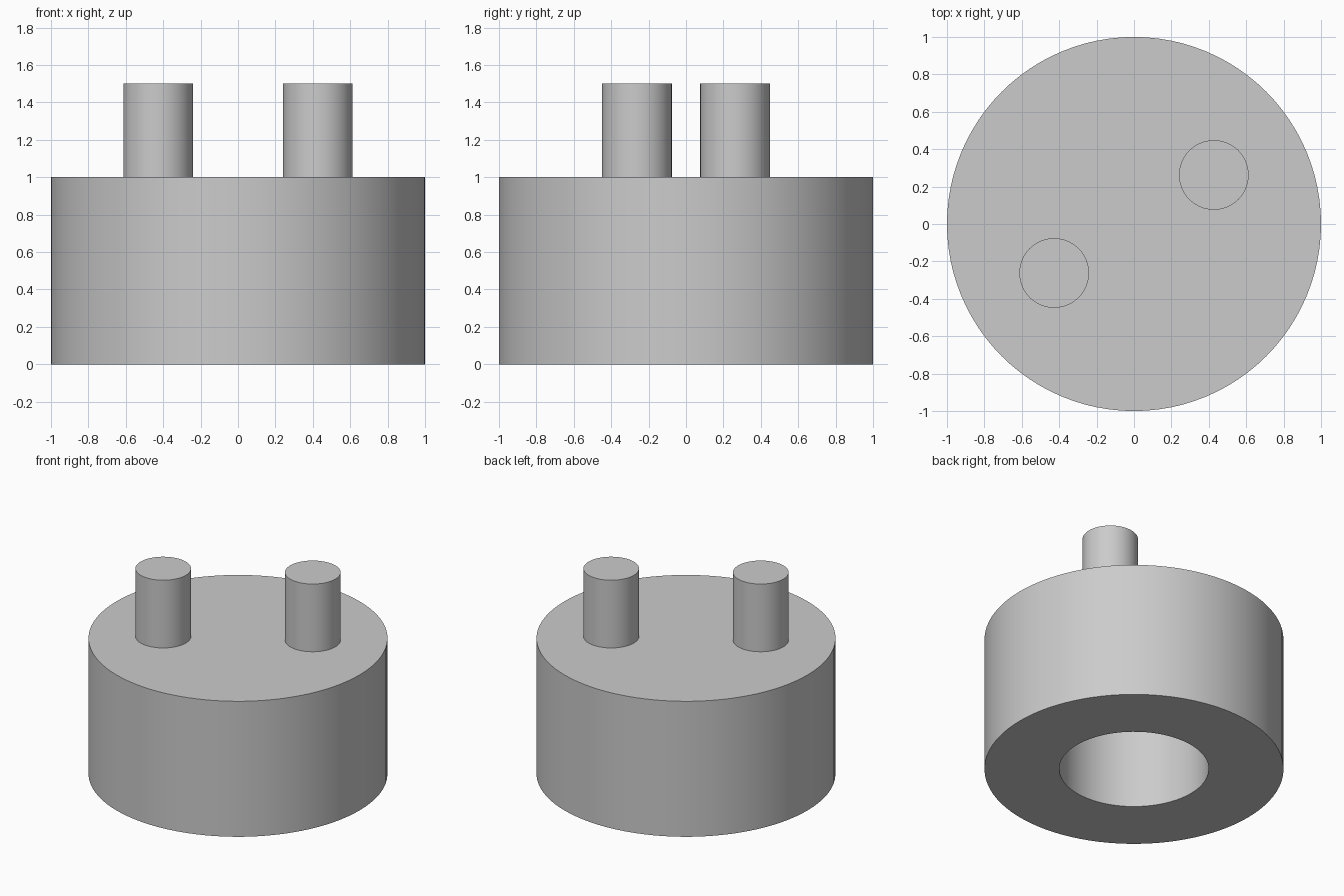
import bpy
import bmesh
import math

cube = bpy.data.objects.get("Cube")
if cube:
    bpy.data.objects.remove(cube, do_unlink=True)

SIDES = 96

grey = bpy.data.materials.new("light grey")
grey.use_nodes = True
colour = (0.6, 0.6, 0.6, 1)
grey.diffuse_color = colour
grey.node_tree.nodes["Principled BSDF"].inputs["Base Color"].default_value = colour


def lathe(name, profile, location=(0, 0, 0), sides=SIDES):
    """Spin a (radius, height) profile round z; radius 0 closes an end."""
    bm = bmesh.new()
    verts = [bm.verts.new((r, 0, z)) for r, z in profile]
    edges = [bm.edges.new(pair) for pair in zip(verts, verts[1:])]
    bmesh.ops.spin(bm, geom=verts + edges, cent=(0, 0, 0), axis=(0, 0, 1),
                   angle=math.tau, steps=sides)
    bmesh.ops.remove_doubles(bm, verts=bm.verts, dist=0.0001)
    bmesh.ops.recalc_face_normals(bm, faces=bm.faces)
    mesh = bpy.data.meshes.new(name)
    bm.to_mesh(mesh)
    bm.free()
    mesh.materials.append(grey)
    obj = bpy.data.objects.new(name, mesh)
    obj.location = location
    bpy.context.collection.objects.link(obj)
    bpy.ops.object.select_all(action="DESELECT")
    obj.select_set(True)
    bpy.context.view_layer.objects.active = obj
    bpy.ops.object.shade_smooth_by_angle(angle=math.radians(30))
    return obj


# Round body with a blind bore in its underside
BORE_RADIUS, BORE_DEPTH = 0.4 + 0.1, 0.75
lathe("body", [(0, 1), (1, 1), (1, 0), (BORE_RADIUS, 0),
               (BORE_RADIUS, BORE_DEPTH), (0, BORE_DEPTH)])

# Two opposite pegs on top, seated slightly into the body
PEG_RADIUS = 0.186
for name, side in (("left_peg", 1), ("right_peg", -1)):
    lathe(name, [(0, 0.99), (PEG_RADIUS, 0.99), (PEG_RADIUS, 1.5), (0, 1.5)],
          (side * 0.427, side * 0.262, 0), 64)
